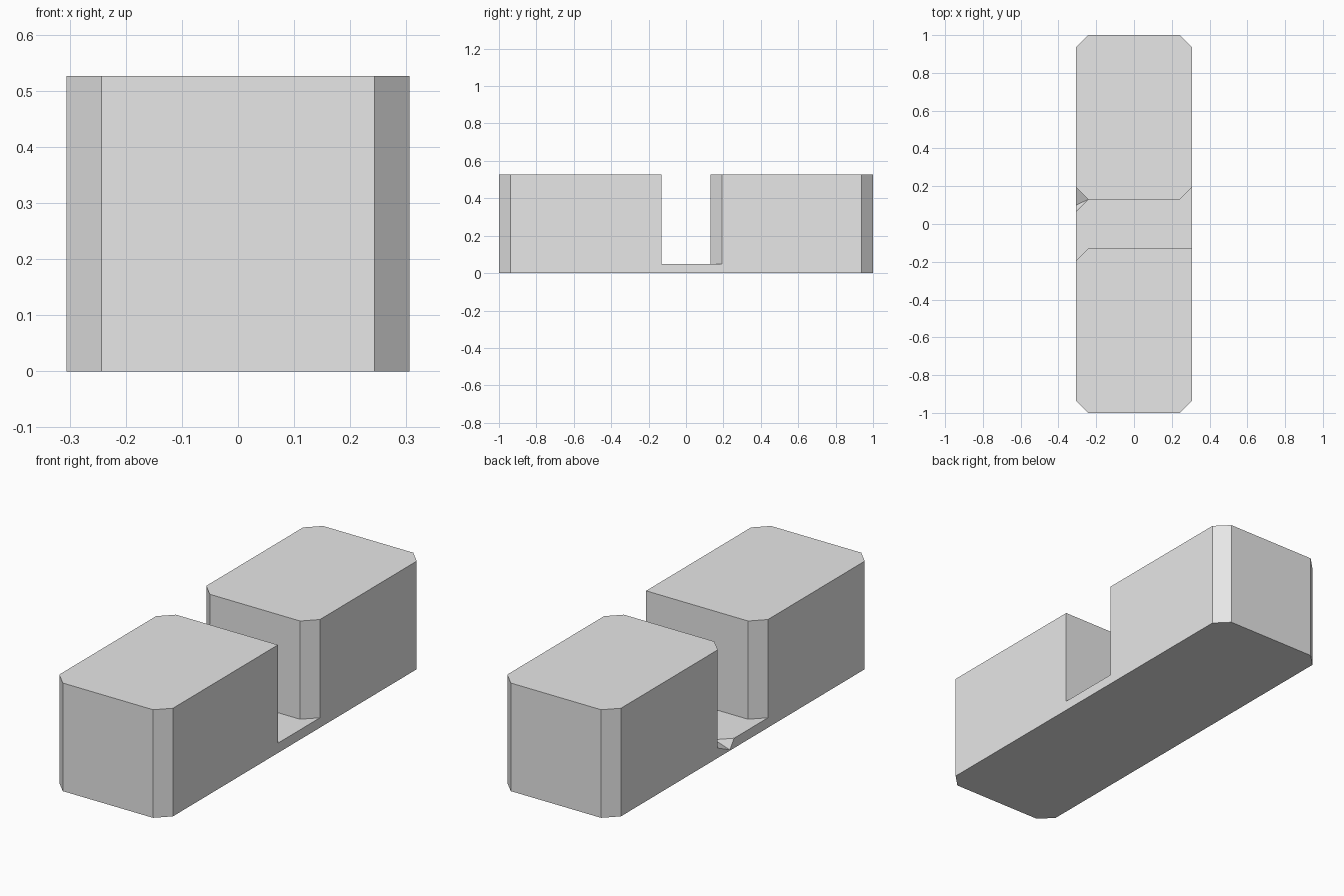
import bpy, bmesh

cube = bpy.data.objects.get("Cube")
if cube:
    bpy.data.objects.remove(cube, do_unlink=True)

W, L, H = 0.306, 1.0, 0.526   # half width, half length, height
C = 0.063                     # corner cut
GAP, FLOOR = 0.13, 0.048      # half gap and base thickness

grey = bpy.data.materials.new("light_grey")
grey.use_nodes = True
grey.diffuse_color = (0.8, 0.8, 0.8, 1)
grey.node_tree.nodes["Principled BSDF"].inputs["Base Color"].default_value = (0.8, 0.8, 0.8, 1)

# One closed body, built from its shared outlines
bm = bmesh.new()


def ring(points, z):
    return [bm.verts.new((x, y, z)) for x, y in points]


front_end = [(-W, C - L), (C - W, -L), (W - C, -L), (W, C - L)]
back_end = [(W, L - C), (W - C, L), (C - W, L), (-W, L - C)]
front_gap = [(W, -GAP), (C - W, -GAP), (-W, -GAP - C)]
back_gap = [(-W, GAP + C), (C - W, GAP), (W - C, GAP), (W, GAP + C)]

bottom = ring(front_end + back_end, 0)
tops = [ring(front_end + front_gap, H), ring(back_end + back_gap, H)]
low_front = ring(front_gap, FLOOR)
low_back = ring(back_gap, FLOOR)

# Underside, block tops and rounded-off ends
bm.faces.new(bottom[::-1])
for i, top in enumerate(tops):
    bm.faces.new(top)
    base = bottom[i * 4:i * 4 + 4]
    for k in range(3):
        bm.faces.new((base[k], base[k + 1], top[k + 1], top[k]))

# Walls facing the gap
for top, low in zip(tops, (low_front, low_back)):
    upper = top[4:]
    for k in range(len(low) - 1):
        bm.faces.new((low[k], low[k + 1], upper[k + 1], upper[k]))

# Base floor with a small chipped notch on one edge
chip_edge = bm.verts.new((-W, GAP - C, FLOOR))
chip_low = bm.verts.new((-W, 0.10, 0.004))
bm.faces.new(low_front[::-1] + [low_back[3], low_back[2], low_back[1], chip_edge])
bm.faces.new((low_back[1], chip_low, chip_edge))
bm.faces.new((low_back[1], low_back[0], chip_low))

# Long side walls
bm.faces.new((bottom[3], bottom[4], tops[1][0], tops[1][7],
              low_back[3], low_front[0], tops[0][4], tops[0][3]))
bm.faces.new((bottom[7], bottom[0], tops[0][0], tops[0][6], low_front[2],
              chip_edge, chip_low, low_back[0], tops[1][4], tops[1][3]))

bmesh.ops.recalc_face_normals(bm, faces=bm.faces)
mesh = bpy.data.meshes.new("twin_block_body")
bm.to_mesh(mesh)
bm.free()
mesh.materials.append(grey)
body = bpy.data.objects.new("twin_block_body", mesh)
bpy.context.collection.objects.link(body)
